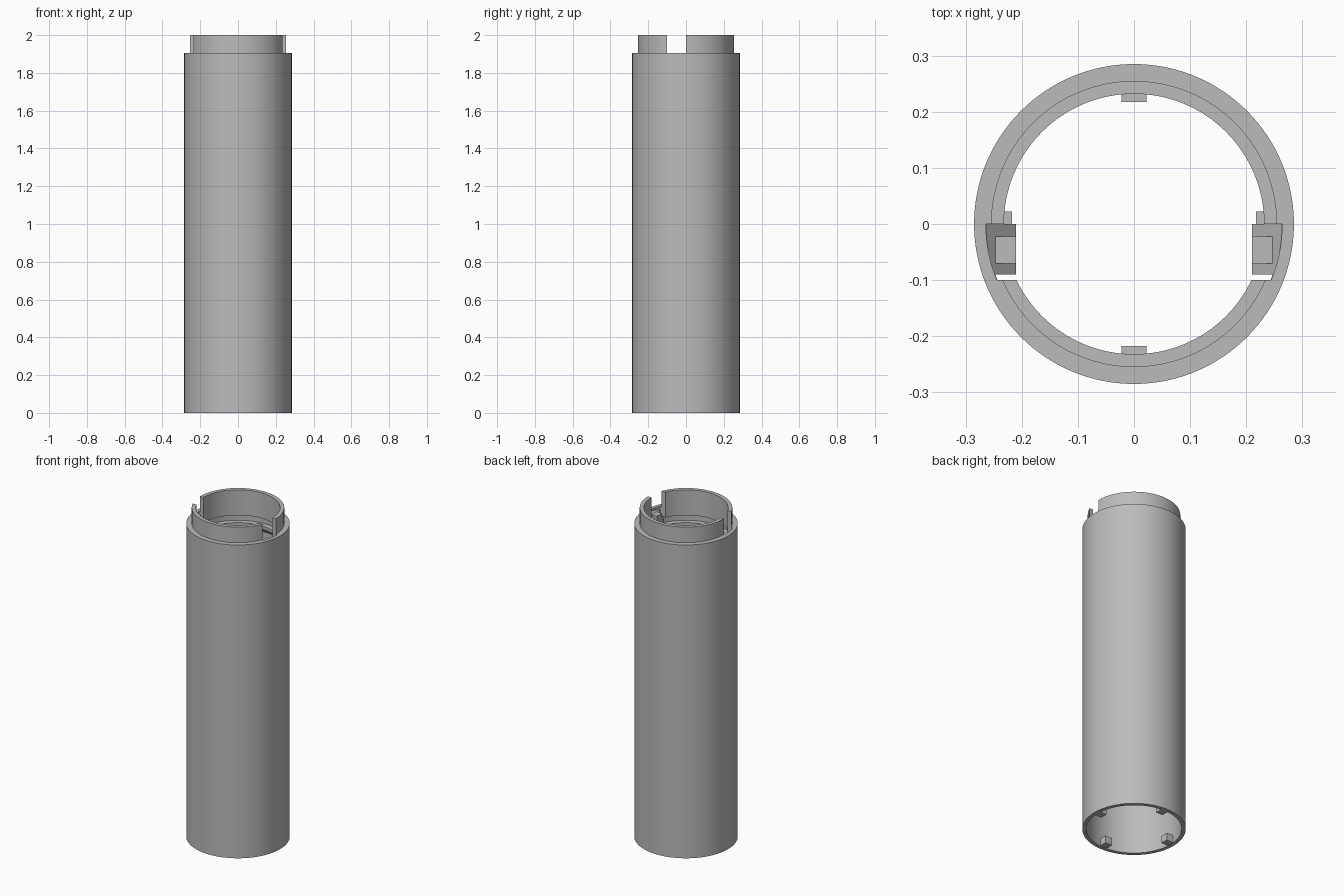
import bpy, bmesh, math

if "Cube" in bpy.data.objects:
    bpy.data.objects.remove(bpy.data.objects["Cube"], do_unlink=True)

SEGMENTS = 128
OUTER, BORE, NECK_OUT, NECK_IN = 0.285, 0.263, 0.255, 0.232
SHOULDER, TOP = 1.905, 2.0

grey = bpy.data.materials.new("plain grey")
grey.use_nodes = True
grey.diffuse_color = (0.5, 0.5, 0.5, 1)
grey.node_tree.nodes["Principled BSDF"].inputs["Base Color"].default_value = (0.5, 0.5, 0.5, 1)


def finish(name, bm):
    bmesh.ops.recalc_face_normals(bm, faces=bm.faces)
    mesh = bpy.data.meshes.new(name)
    bm.to_mesh(mesh)
    bm.free()
    mesh.materials.append(grey)
    obj = bpy.data.objects.new(name, mesh)
    bpy.context.collection.objects.link(obj)
    return obj


def lathe(name, profile):
    """Closed ring from a loop of (radius, height) points."""
    bm = bmesh.new()
    rings = []
    for i in range(SEGMENTS):
        a = math.tau * i / SEGMENTS
        rings.append([bm.verts.new((r * math.cos(a), r * math.sin(a), z)) for r, z in profile])
    n = len(profile)
    for i in range(SEGMENTS):
        p, q = rings[i], rings[(i + 1) % SEGMENTS]
        for j in range(n):
            k = (j + 1) % n
            bm.faces.new((p[j], q[j], q[k], p[k]))
    return finish(name, bm)


def prism(name, points, offset):
    """Flat outline extruded along the offset."""
    bm = bmesh.new()
    face = bm.faces.new([bm.verts.new(p) for p in points])
    moved = bmesh.ops.extrude_face_region(bm, geom=[face])["geom"]
    bmesh.ops.translate(bm, vec=offset, verts=[v for v in moved if isinstance(v, bmesh.types.BMVert)])
    return finish(name, bm)


def box(name, x0, x1, y0, y1, z0, z1):
    return prism(name, [(x0, y0, z0), (x1, y0, z0), (x1, y1, z0), (x0, y1, z0)], (0, 0, z1 - z0))


# Tube with stepped neck and an inner locking groove
tube = lathe("tube", [
    (OUTER, 0), (OUTER, SHOULDER), (NECK_OUT, SHOULDER), (NECK_OUT, TOP),
    (NECK_IN, TOP), (NECK_IN, 1.845), (BORE, 1.845), (BORE, 1.80),
    (NECK_IN, 1.80), (NECK_IN, 1.78), (BORE, 1.75), (BORE, 0)])

# Entry notches cut through the neck on both sides
for side, s in (("left", 1), ("right", -1)):
    ys = [-0.1 * i / 8 for i in range(9)]
    outline = [(s * math.sqrt((BORE + 0.001) ** 2 - y * y), y, 1.7) for y in ys]
    outline += [(s * 0.15, -0.1, 1.7), (s * 0.15, 0, 1.7)]
    cutter = prism(side + "_notch_cutter", outline, (0, 0, 0.4))
    cutter.hide_render = True
    cut = tube.modifiers.new(side + "_notch", "BOOLEAN")
    cut.operation = "DIFFERENCE"
    cut.solver = "EXACT"
    cut.object = cutter
    bpy.context.view_layer.objects.active = tube
    bpy.ops.object.modifier_apply(modifier=cut.name)
    bpy.data.objects.remove(cutter, do_unlink=True)

    # Sloped catch below the notch, with a flat-topped peg
    prism(side + "_catch", [(s * x, -0.09, z) for x, z in
          ((0.265, 1.9), (0.21, 1.845), (0.21, 1.80), (0.265, 1.745))], (0, 0.09, 0))
    box(side + "_catch_peg", s * 0.21, s * 0.262, -0.07, -0.022, 1.80, 1.882)

# Four locking lugs inside the bottom rim
for i, place in enumerate(("left", "back", "right", "front")):
    lug = box(place + "_lug", 0.217, 0.27, -0.0225, 0.0225, 0.002, 0.047)
    lug.rotation_euler.z = i * math.pi / 2

# Smooth walls with crisp edges
bpy.ops.object.select_all(action="DESELECT")
tube.select_set(True)
bpy.context.view_layer.objects.active = tube
bpy.ops.object.shade_smooth_by_angle(angle=math.radians(30))
